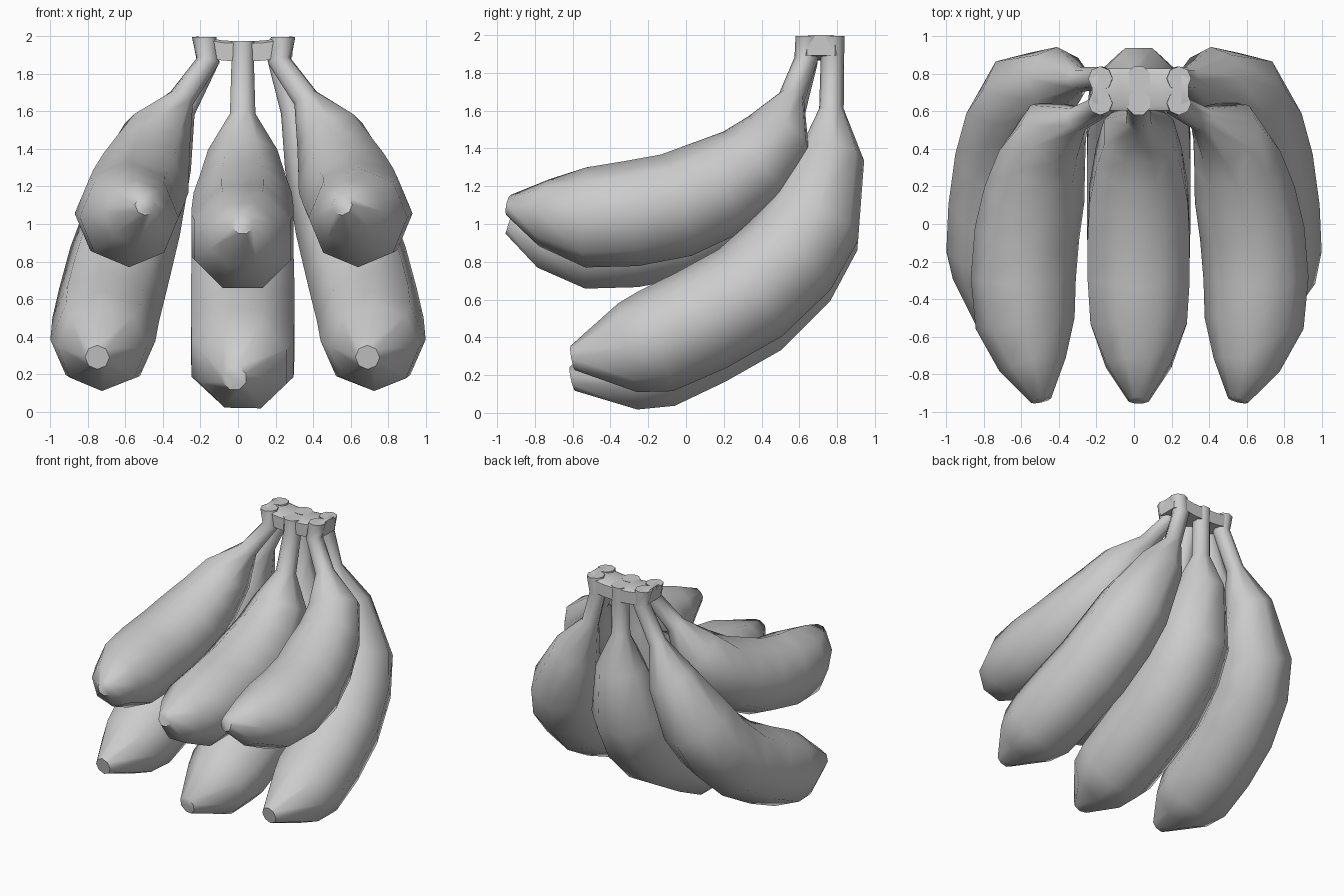
import bpy, bmesh, math
from mathutils import Vector

if "Cube" in bpy.data.objects:
    bpy.data.objects.remove(bpy.data.objects["Cube"])

SIDES = 8


def finish(name, bm, angle):
    bmesh.ops.recalc_face_normals(bm, faces=bm.faces)
    mesh = bpy.data.meshes.new(name)
    bm.to_mesh(mesh)
    bm.free()
    obj = bpy.data.objects.new(name, mesh)
    bpy.context.collection.objects.link(obj)
    bpy.ops.object.select_all(action='DESELECT')
    obj.select_set(True)
    bpy.context.view_layer.objects.active = obj
    bpy.ops.object.shade_smooth_by_angle(angle=math.radians(angle))
    return obj


def loft(bm, rings):
    loops = [[bm.verts.new(p) for p in ring] for ring in rings]
    n = len(loops[0])
    for a, b in zip(loops, loops[1:]):
        for i in range(n):
            j = (i + 1) % n
            bm.faces.new((a[i], a[j], b[j], b[i]))
    bm.faces.new(loops[0])
    bm.faces.new(loops[-1])


def banana(name, xs, profile, phase=0.0, scale=1.0):
    """Eight-sided tube along a curved spine; profile holds (y, z, radius)."""
    pts = [Vector((x, y, z)) for x, (y, z, r) in zip(xs, profile)]
    rings = []
    for i, p in enumerate(pts):
        before, after = pts[max(i - 1, 0)], pts[min(i + 1, len(pts) - 1)]
        t = (after - p).normalized() + (p - before).normalized()
        t.normalize()
        if i == 0:
            t = Vector((0, 0, -1))
        side = Vector((1, 0, 0))
        side = (side - t * side.dot(t)).normalized()
        up = t.cross(side)
        r = profile[i][2] * scale
        rings.append([p + r * (side * math.cos(a) + up * math.sin(a))
                      for a in (phase + k * math.tau / SIDES for k in range(SIDES))])
    bm = bmesh.new()
    loft(bm, rings)
    return finish(name, bm, 60)


# spines of the outer bananas, stem to tip: (y, z, radius)
upper = [(.645, 1.995, .065), (.635, 1.87, .062), (.56, 1.67, .07),
         (.49, 1.47, .19), (.35, 1.31, .235), (.16, 1.19, .27),
         (-.05, 1.10, .28), (-.29, 1.055, .28), (-.53, 1.035, .265),
         (-.75, 1.06, .18), (-.94, 1.10, .055)]
upper_x = [.21, .19, .33, .46, .52, .56, .60, .62, .61, .57, .525]

lower = [(.775, 1.995, .065), (.775, 1.87, .062), (.77, 1.61, .065),
         (.77, 1.36, .175), (.67, 1.02, .265), (.55, .83, .28),
         (.34, .635, .285), (.08, .49, .285), (-.16, .38, .28),
         (-.31, .345, .24), (-.60, .29, .065)]
lower_x = [.21, .19, .29, .41, .56, .62, .67, .705, .72, .725, .72]

# middle bananas hang a little lower than their neighbours
upper_drop = [.02, .02, .09, .11, .12, .12, .12, .12, .12, .12, .10]
lower_drop = [.02, .02, .02, .02, .06, .07, .08, .08, .09, .10, .11]

for side, label in ((-1, "left"), (1, "right")):
    banana(f"upper_banana_{label}",
           [.03 + side * x for x in upper_x], upper)
    banana(f"lower_banana_{label}",
           [(.03 if i < 2 else 0) + side * x - (.03 if i == 10 else 0)
            for i, x in enumerate(lower_x)], lower)

half = math.pi / SIDES
for name, spine, drop in (("upper_banana_middle", upper, upper_drop),
                          ("lower_banana_middle", lower, lower_drop)):
    banana(name, [.025] * 10 + [.025 if spine is upper else -.02],
           [(y, z - d, r) for (y, z, r), d in zip(spine, drop)], half, 1.05)

# crown block joining the stems, dished along its top
rings = []
for x in (-.225, -.18, -.08, .03, .14, .24, .29):
    d = .028 * (1 - min(1, ((x - .03) / .24) ** 2))
    y0, y1, lo, hi = .605, .828, 1.893 - d, 2.0 - d
    if abs(x - .03) > .23:
        y0, y1 = .64, .79
    rings.append([(x, y0, lo), (x, y1, lo), (x, y1, hi - .012),
                  (x, y1 - .025, hi), (x, y0 + .025, hi), (x, y0, hi - .012)])
bm = bmesh.new()
loft(bm, rings)
finish("crown", bm, 35)
